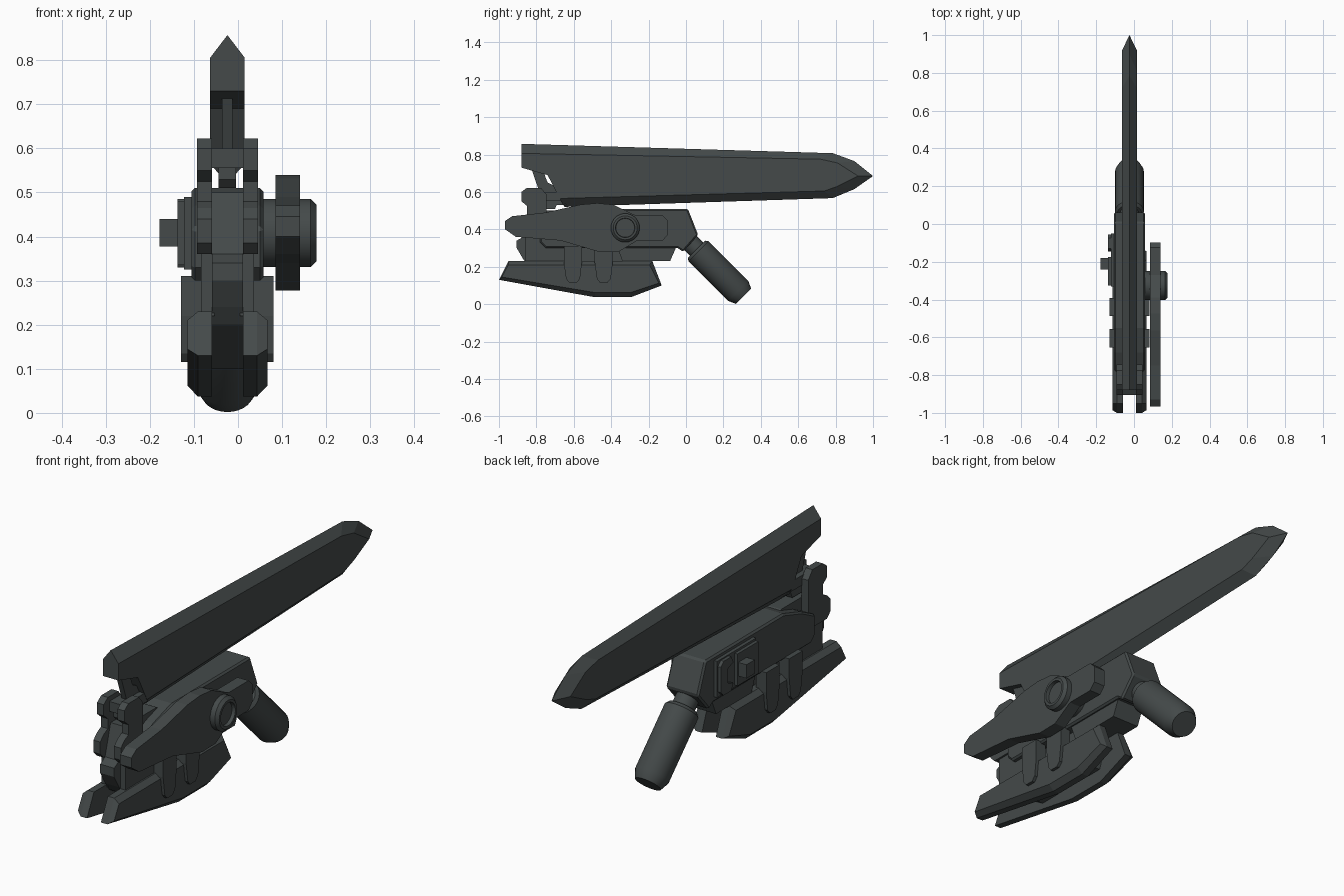
import bpy, bmesh, math
from mathutils import Vector, Matrix

if "Cube" in bpy.data.objects:
    bpy.data.objects.remove(bpy.data.objects["Cube"], do_unlink=True)

CX = -0.024  # middle plane of the weapon body

mat = bpy.data.materials.new("dark slate")
mat.use_nodes = True
COLOR = (0.058, 0.068, 0.068, 1)
mat.diffuse_color = COLOR
mat.node_tree.nodes["Principled BSDF"].inputs["Base Color"].default_value = COLOR


def finish(name, bm):
    bmesh.ops.recalc_face_normals(bm, faces=bm.faces)
    me = bpy.data.meshes.new(name)
    bm.to_mesh(me)
    bm.free()
    me.materials.append(mat)
    ob = bpy.data.objects.new(name, me)
    bpy.context.collection.objects.link(ob)
    return ob


def loft(name, rings):
    """Join side profiles (lists of y, z) placed at successive x positions."""
    bm = bmesh.new()
    loops = [[bm.verts.new((x, y, z)) for y, z in pts] for x, pts in rings]
    n = len(loops[0])
    for a, b in zip(loops, loops[1:]):
        for i in range(n):
            j = (i + 1) % n
            bm.faces.new((a[i], a[j], b[j], b[i]))
    bm.faces.new(loops[0])
    bm.faces.new(loops[-1])
    return finish(name, bm)


def plate(name, pts, x0, x1, bevel=0):
    ob = loft(name, [(x0, pts), (x1, pts)])
    if bevel:
        mod = ob.modifiers.new("chamfer", 'BEVEL')
        mod.width = bevel
        mod.segments = 1
        mod.limit_method = 'ANGLE'
        mod.angle_limit = math.radians(50)
    return ob


def both_sides(name, rings):
    """Build a part and its copy across the middle plane."""
    loft(name + "_left", rings)
    loft(name + "_right", [(2 * CX - x, p) for x, p in rings])


def rect(y0, y1, z0, z1):
    return [(y0, z0), (y1, z0), (y1, z1), (y0, z1)]


def lathe(name, start, axis, profile, sides=28):
    """Turn a profile of (distance, radius) about an axis."""
    bm = bmesh.new()
    rot = Vector(axis).to_track_quat('Z', 'Y').to_matrix().to_4x4()
    mx = Matrix.Translation(start) @ rot
    loops = []
    for d, r in profile:
        loops.append([bm.verts.new(mx @ Vector((r * math.cos(t), r * math.sin(t), d)))
                      for t in (2 * math.pi * i / sides for i in range(sides))])
    for a, b in zip(loops, loops[1:]):
        for i in range(sides):
            j = (i + 1) % sides
            bm.faces.new((a[i], a[j], b[j], b[i]))
    bm.faces.new(loops[0])
    bm.faces.new(loops[-1])
    ob = finish(name, bm)
    bpy.context.view_layer.objects.active = ob
    ob.select_set(True)
    bpy.ops.object.shade_smooth_by_angle(angle=math.radians(25))
    ob.select_set(False)
    return ob


# Blade: wide flat faces between sharp upper and lower edges
edge = [(-0.88, 0.857), (0.785, 0.807), (0.90, 0.765), (1.0, 0.685), (0.90, 0.615),
        (0.785, 0.567), (-0.65, 0.52), (-0.74, 0.69), (-0.88, 0.73)]
flat = [(-0.88, 0.806), (0.72, 0.775), (0.81, 0.755), (0.92, 0.685), (0.81, 0.63),
        (0.74, 0.605), (-0.675, 0.565), (-0.74, 0.69), (-0.88, 0.73)]
loft("blade", [(CX - 0.039, flat), (CX, edge), (CX + 0.039, flat)])

# Slanted link carrying the blade
plate("blade_link", [(-0.83, 0.735), (-0.765, 0.715), (-0.74, 0.65), (-0.68, 0.62),
                     (-0.64, 0.53), (-0.76, 0.53)], CX - 0.012, CX + 0.012)
plate("link_crossbar", rect(-0.84, -0.67, 0.555, 0.60), -0.062, 0.014)
plate("link_foot", [(-0.83, 0.53), (-0.81, 0.51), (-0.70, 0.51), (-0.68, 0.56),
                    (-0.83, 0.56)], CX - 0.02, CX + 0.02)

# Rear brackets with a rounded head and a lower lobe
bracket = [(-0.88, 0.60), (-0.85, 0.622), (-0.775, 0.622), (-0.745, 0.585), (-0.745, 0.36),
           (-0.88, 0.36), (-0.905, 0.385), (-0.905, 0.44), (-0.88, 0.465), (-0.85, 0.48),
           (-0.85, 0.525), (-0.88, 0.55)]
both_sides("rear_bracket", [(0.011, bracket), (0.045, bracket)])

# Body shell, core and underside
plate("body", [(0.01, 0.51), (0.065, 0.37), (-0.015, 0.28), (-0.045, 0.30), (-0.75, 0.30),
               (-0.78, 0.33), (-0.78, 0.42), (-0.68, 0.47), (-0.55, 0.51)],
      -0.106, 0.058, 0.008)
plate("body_underside", [(-0.37, 0.31), (-0.05, 0.31), (-0.085, 0.23), (-0.34, 0.23)],
      -0.092, 0.044)
plate("body_core", [(-0.83, 0.50), (-0.87, 0.36), (-0.905, 0.34), (-0.905, 0.30),
                    (-0.87, 0.24), (-0.84, 0.20), (-0.68, 0.10), (-0.30, 0.10),
                    (-0.22, 0.31), (-0.60, 0.50)], CX - 0.035, CX + 0.035)
both_sides("rear_cheek", [(0.005, rect(-0.86, -0.60, 0.22, 0.37)),
                          (0.036, rect(-0.86, -0.60, 0.22, 0.37))])

# Lower fins with chamfered outer faces
fin = [(-1.0, 0.13), (-0.95, 0.23), (-0.18, 0.23), (-0.13, 0.10), (-0.295, 0.037),
       (-0.487, 0.037)]
fin_face = [(-0.985, 0.145), (-0.95, 0.21), (-0.195, 0.21), (-0.145, 0.112),
            (-0.297, 0.062), (-0.487, 0.062)]
both_sides("lower_fin", [(0.011, fin), (0.043, fin), (0.067, fin_face)])

# Clips holding the fins
for label, y in (("rear", -0.605), ("front", -0.44)):
    clip = [(y - 0.048, 0.31), (y + 0.048, 0.31), (y + 0.048, 0.22), (y + 0.038, 0.135),
            (y + 0.02, 0.115), (y - 0.02, 0.115), (y - 0.036, 0.135), (y - 0.048, 0.22)]
    both_sides(label + "_clip", [(0.03, clip), (0.081, clip)])

# Side arm, its pivot drum and the dished cap
plate("side_arm", [(-0.967, 0.40), (-0.967, 0.445), (-0.93, 0.47), (-0.75, 0.49),
                   (-0.565, 0.532), (-0.475, 0.54), (-0.39, 0.532), (-0.27, 0.475),
                   (-0.125, 0.475), (-0.097, 0.447), (-0.097, 0.37), (-0.125, 0.34),
                   (-0.26, 0.34), (-0.36, 0.28), (-0.46, 0.278), (-0.67, 0.34),
                   (-0.91, 0.36)], 0.085, 0.141)
lathe("arm_pivot", (0.05, -0.325, 0.408), (1, 0, 0),
      [(0, 0.077), (0.115, 0.077), (0.128, 0.064), (0.128, 0.052), (0.112, 0.050)])

# Control plate with square knob and raised bracket on the other side
plate("control_plate", [(-0.33, 0.325), (-0.05, 0.325), (-0.05, 0.49), (-0.33, 0.49)],
      -0.122, -0.10)
plate("control_rear_pad", rect(-0.325, -0.175, 0.335, 0.48), -0.137, -0.115)
plate("control_bracket", [(-0.055, 0.35), (-0.075, 0.33), (-0.13, 0.33), (-0.145, 0.36),
                          (-0.105, 0.375), (-0.105, 0.44), (-0.145, 0.455), (-0.13, 0.485),
                          (-0.075, 0.485), (-0.055, 0.465)], -0.137, -0.115)
plate("control_knob", rect(-0.24, -0.18, 0.378, 0.44), -0.178, -0.12)

# Angled grip with its neck
D = Vector((0, 0.707, -0.707))
END = Vector((CX, 0.307, 0.043))
lathe("grip", END - D * 0.355, D,
      [(0, 0.064), (0.015, 0.076), (0.315, 0.076), (0.355, 0.058)])
lathe("grip_neck", END - D * 0.42, D, [(0, 0.05), (0.10, 0.05)])
